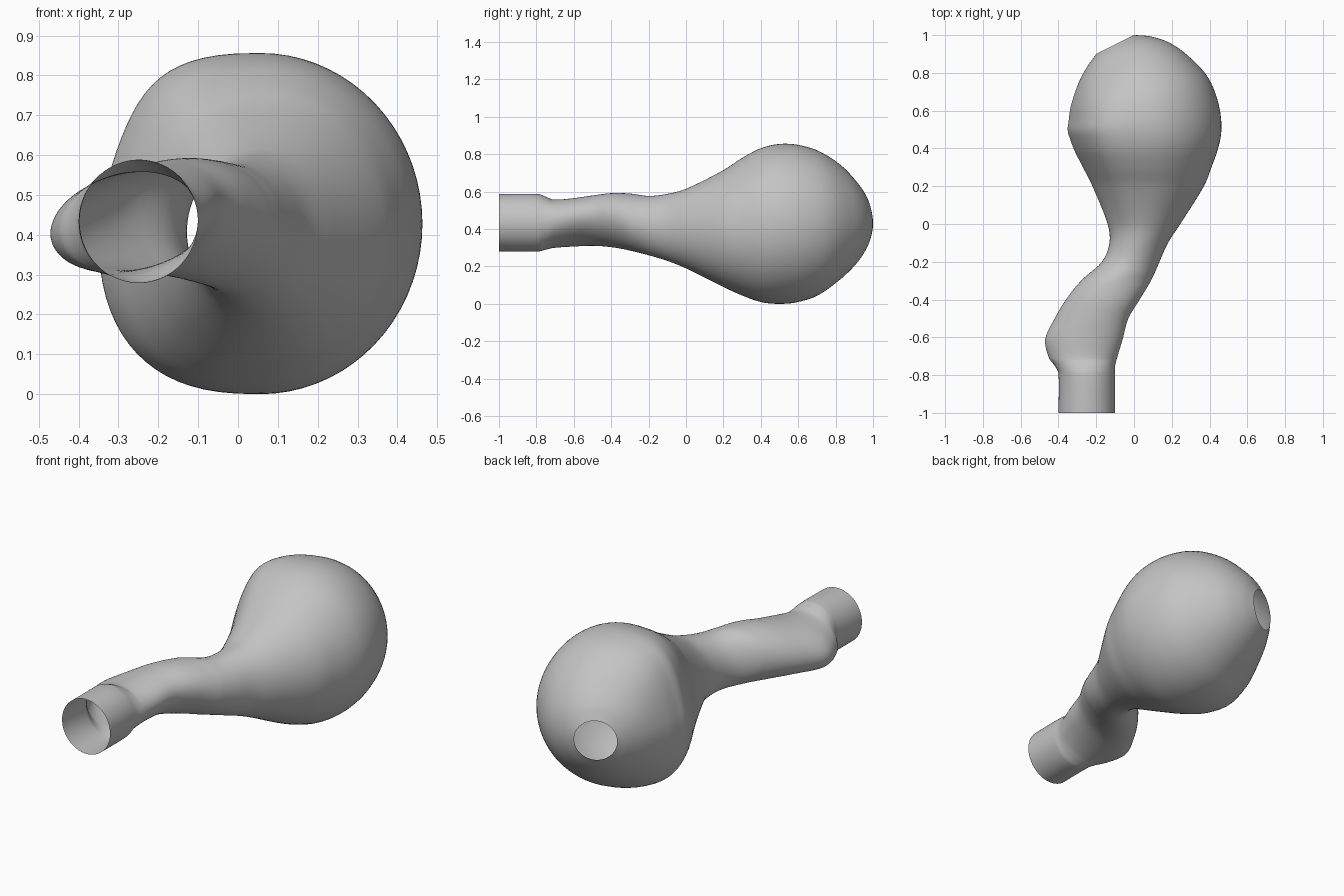
import bpy
import bmesh
from math import cos, sin, pi, copysign
from mathutils import Vector

default = bpy.data.objects.get("Cube")
if default:
    bpy.data.objects.remove(default)

SIDES = 72
STEPS = 5

# Cross-sections from the open neck to the small hole in the bulb:
# y, left edge, right edge, bottom, top
SECTIONS = [
    (-1, -.4, -.1, .28, .587),
    (-.79, -.4, -.1, .28, .587),
    (-.75, -.42, -.1, .29, .573),
    (-.71, -.45, -.09, .3, .557),
    (-.61, -.47, -.06, .31, .56),
    (-.5, -.42, -.03, .315, .575),
    (-.4, -.36, .03, .305, .59),
    (-.3, -.28, .09, .285, .59),
    (-.2, -.17, .135, .26, .577),
    (-.1, -.13, .18, .23, .588),
    (0, -.14, .245, .19, .615),
    (.2, -.22, .37, .09, .715),
    (.3, -.27, .41, .045, .78),
    (.4, -.32, .445, .01, .832),
    (.5, -.35, .463, 0, .855),
    (.6, -.345, .445, .01, .85),
    (.7, -.335, .39, .045, .82),
    (.8, -.31, .28, .12, .755),
    (.87, -.28, .18, .19, .68),
    (.92, -.24, .08, .26, .61),
    (.95, -.2, 0, .32, .54),
]


def smooth_between(a, b, c, d, t):
    """Smooth curve from b to c, with slopes measured along y."""
    span = c.x - b.x if hasattr(b, "x") else c[0] - b[0]
    start = (c - a) * (span / (c[0] - a[0]))
    end = (d - b) * (span / (d[0] - b[0]))
    ease = t * t * (3 - 2 * t)
    return (b.lerp(c, ease) + start * t * (1 - t) ** 2
            - end * t * t * (1 - t))


def refined_sections():
    rows = [Vector(s) for s in SECTIONS]
    rows = [rows[0], *rows, rows[-1]]
    for i in range(1, len(rows) - 2):
        for step in range(STEPS):
            yield smooth_between(*rows[i - 1:i + 3], step / STEPS)
    yield rows[-1]


def ring_points(section):
    y, left, right, bottom, top = section
    middle_x, half_width = (left + right) / 2, (right - left) / 2
    middle_z, half_height = (bottom + top) / 2, (top - bottom) / 2
    # Sections lean towards the slanted hole; the bend of the neck is tilted
    slant = 1.15 * max(0, y - .45) ** 1.2
    tilt = .035 * max(0, 1 - ((y + .54) / .24) ** 2)
    bulge = max(0, 1 - ((y - .45) / .45) ** 2)
    for k in range(SIDES):
        across, up = cos(2 * pi * k / SIDES), sin(2 * pi * k / SIDES)
        dent = 0
        # The left half of the bulb is squarer and flattened near the top
        if across < 0:
            power = 1 - .22 * bulge
            across = copysign(abs(across) ** power, across)
            up = copysign(abs(up) ** power, up)
            dent = .08 * bulge * max(0, up) * across ** 4
        yield (middle_x + half_width * across + dent,
               y + slant * half_width * across,
               middle_z + half_height * up + tilt * across)


# Hollow bulb with a bent neck, open at both ends
bm = bmesh.new()
rings = [[bm.verts.new(point) for point in ring_points(section)]
         for section in refined_sections()]
for near, far in zip(rings, rings[1:]):
    for k in range(SIDES):
        bm.faces.new((near[k - 1], far[k - 1], far[k], near[k]))
mesh = bpy.data.meshes.new("hollow_bulb")
bm.to_mesh(mesh)
bm.free()
bulb = bpy.data.objects.new("hollow_bulb", mesh)
bpy.context.collection.objects.link(bulb)

# Plain grey surface
colour = (.55, .55, .55, 1)
grey = bpy.data.materials.new("plain_grey")
grey.use_nodes = True
grey.diffuse_color = colour
shader = grey.node_tree.nodes["Principled BSDF"]
shader.inputs["Base Color"].default_value = colour
mesh.materials.append(grey)

bpy.ops.object.select_all(action="DESELECT")
bulb.select_set(True)
bpy.context.view_layer.objects.active = bulb
bpy.ops.object.shade_smooth_by_angle()
